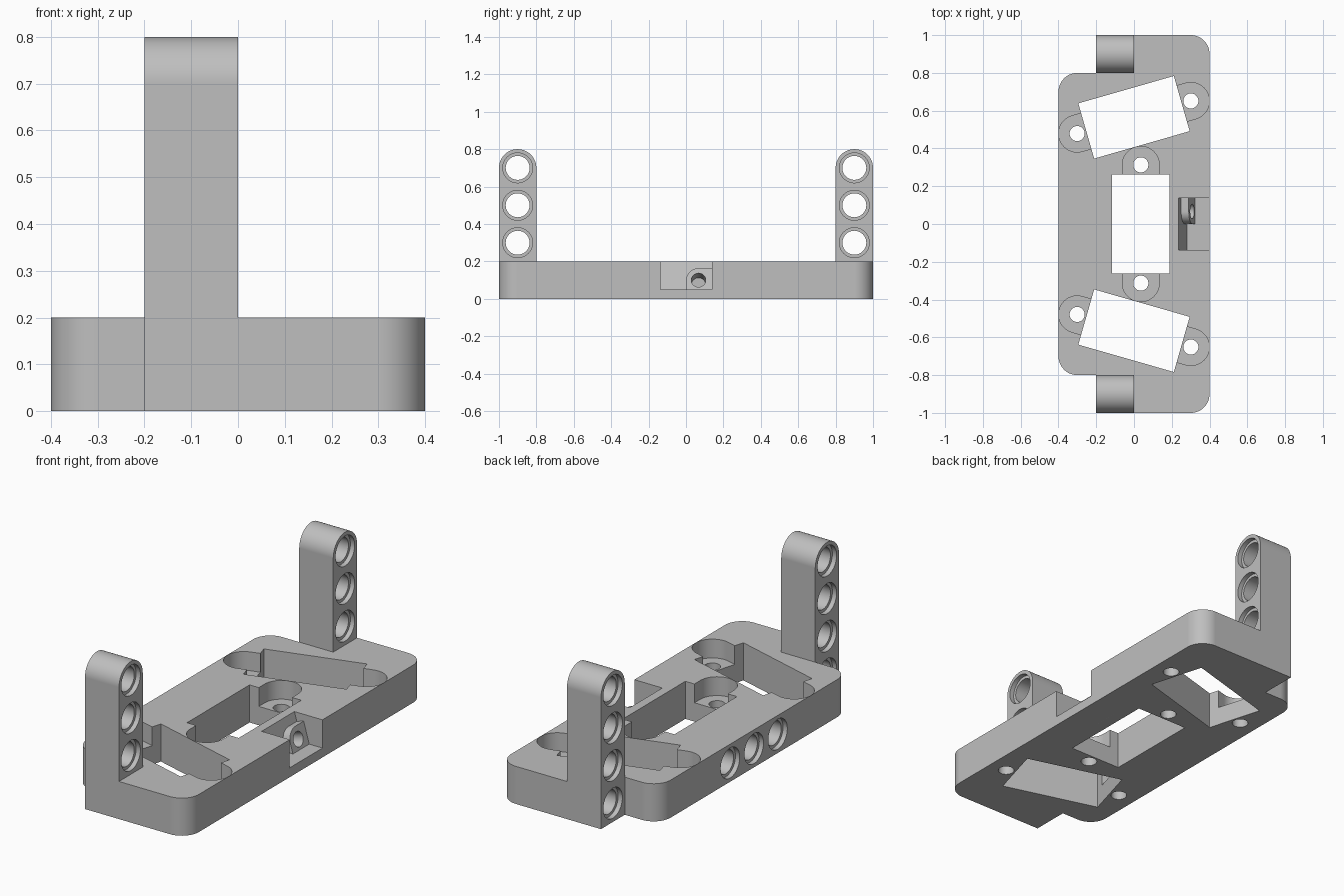
import bpy, bmesh, math
from mathutils import Matrix, Vector

cube = bpy.data.objects.get("Cube")
if cube:
    bpy.data.objects.remove(cube, do_unlink=True)

grey = bpy.data.materials.new("light_grey")
grey.use_nodes = True
COLOUR = (0.52, 0.52, 0.52, 1)
grey.diffuse_color = COLOUR
grey.node_tree.nodes["Principled BSDF"].inputs["Base Color"].default_value = COLOUR

X, Z = Vector((1, 0, 0)), Vector((0, 0, 1))


def frame(origin, normal, up):
    """Local x, y lie in the profile plane; local z is the extrusion direction."""
    side = up.cross(normal)
    m = Matrix((side, up, normal)).transposed().to_4x4()
    m.translation = Vector(origin)
    return m


def arc(cx, cy, r, start, end, steps=12):
    angles = [math.radians(start + (end - start) * i / steps) for i in range(steps + 1)]
    return [(cx + r * math.cos(a), cy + r * math.sin(a)) for a in angles]


def prism(name, points, depth, matrix=Matrix()):
    bm = bmesh.new()
    face = bm.faces.new([bm.verts.new((x, y, 0)) for x, y in points])
    new = bmesh.ops.extrude_face_region(bm, geom=[face])["geom"]
    top = [v for v in new if isinstance(v, bmesh.types.BMVert)]
    bmesh.ops.translate(bm, verts=top, vec=(0, 0, depth))
    bmesh.ops.recalc_face_normals(bm, faces=bm.faces)
    bm.transform(matrix)
    mesh = bpy.data.meshes.new(name)
    bm.to_mesh(mesh)
    bm.free()
    mesh.materials.append(grey)
    obj = bpy.data.objects.new(name, mesh)
    bpy.context.collection.objects.link(obj)
    return obj


def combine(target, other, operation="DIFFERENCE"):
    mod = target.modifiers.new("combine", "BOOLEAN")
    mod.operation, mod.solver, mod.object = operation, "EXACT", other
    bpy.context.view_layer.objects.active = target
    bpy.ops.object.modifier_apply(modifier=mod.name)
    bpy.data.objects.remove(other, do_unlink=True)


def drill(target, origin, normal, r, depth):
    """Round hole starting at origin and running along normal."""
    up = Z if abs(normal.z) < 0.9 else X
    circle = arc(0, 0, r, 0, 360, 40)[:-1]
    combine(target, prism("drill", circle, depth, frame(origin, normal, up)))


def pin_hole(target, x, y, z, through):
    """Pin hole along x with a shallow wider rim at each open end."""
    rim = 0.025
    drill(target, (x - 0.05, y, z), X, 0.064, 0.3 if through else 0.25)
    drill(target, (x - 0.05, y, z), X, 0.08, 0.05 + rim)
    if through:
        drill(target, (x + 0.2 - rim, y, z), X, 0.08, 0.1)


# Base plate with rounded outer corners
outline = [(-0.2, -1)] + arc(0.3, -0.9, 0.1, -90, 0) + arc(0.3, 0.9, 0.1, 0, 90)
outline += [(-0.2, 1), (-0.2, 0.8)] + arc(-0.3, 0.7, 0.1, 90, 180)
outline += arc(-0.3, -0.7, 0.1, 180, 270) + [(-0.2, -0.8)]
base = prism("base_plate", outline, 0.2)

# Three windows, each with a recessed ear and screw hole at both ends
window = [(-0.263, -0.152), (0.263, -0.152), (0.263, 0.152), (-0.263, 0.152)]
ears = arc(0.313, 0, 0.098, -90, 90, 20) + arc(-0.313, 0, 0.098, 90, 270, 20)
for x, y, angle in ((0.036, 0, 90), (0, 0.565, 16), (0, -0.565, -16)):
    turn = Matrix.Translation((x, y, 0)) @ Matrix.Rotation(math.radians(angle), 4, "Z")
    combine(base, prism("ear_cut", ears, 0.2, turn @ Matrix.Translation((0, 0, 0.1))))
    combine(base, prism("window_cut", window, 0.4, turn @ Matrix.Translation((0, 0, -0.1))))
    for end in (-0.313, 0.313):
        drill(base, turn @ Vector((end, 0, -0.1)), Z, 0.04, 0.25)

# Side notch with a sloping back wall
notch = [(-0.22, 0.25), (-0.28, 0.05), (-0.45, 0.05), (-0.45, 0.25)]
to_y = frame((0, -0.137, 0), Vector((0, 1, 0)), Z)
combine(base, prism("notch_cut", notch, 0.275, to_y))

# Tilted rounded lug in the notch, with a blind screw hole
tilt = math.radians(16)
axis = Vector((math.cos(tilt), 0, math.sin(tilt)))
slope = Vector((-math.sin(tilt), 0, math.cos(tilt)))
centre = Vector((0.308, 0.067, 0.1))
lug = arc(0, 0, 0.066, 180, 90) + [(0.085, 0.066), (0.085, -0.08), (-0.066, -0.08)]
combine(base, prism("lug", lug, 0.085, frame(centre - axis * 0.085, axis, slope)), "UNION")
drill(base, centre - axis * 0.1, axis, 0.04, 0.2)

# Blind pin holes in the base: three in the long side, one under each post
for y in (-0.2, 0, 0.2):
    pin_hole(base, -0.4, y, 0.1, False)
for y in (-0.9, 0.9):
    pin_hole(base, -0.2, y, 0.1, False)

# Upright posts with rounded tops and three through holes
parts = [base]
post_profile = [(-0.1, 0.2), (0.1, 0.2)] + arc(0, 0.7, 0.1, 0, 180, 24)
for name, y in (("front_post", -0.9), ("rear_post", 0.9)):
    post = prism(name, post_profile, 0.2, frame((-0.2, y, 0), X, Z))
    for z in (0.3, 0.5, 0.7):
        pin_hole(post, -0.2, y, z, True)
    parts.append(post)

# Smooth the round walls and keep the edges crisp
for obj in parts:
    bpy.ops.object.select_all(action="DESELECT")
    obj.select_set(True)
    bpy.context.view_layer.objects.active = obj
    bpy.ops.object.shade_smooth_by_angle(angle=math.radians(30))
    obj.modifiers.new("even_normals", "WEIGHTED_NORMAL").keep_sharp = True
